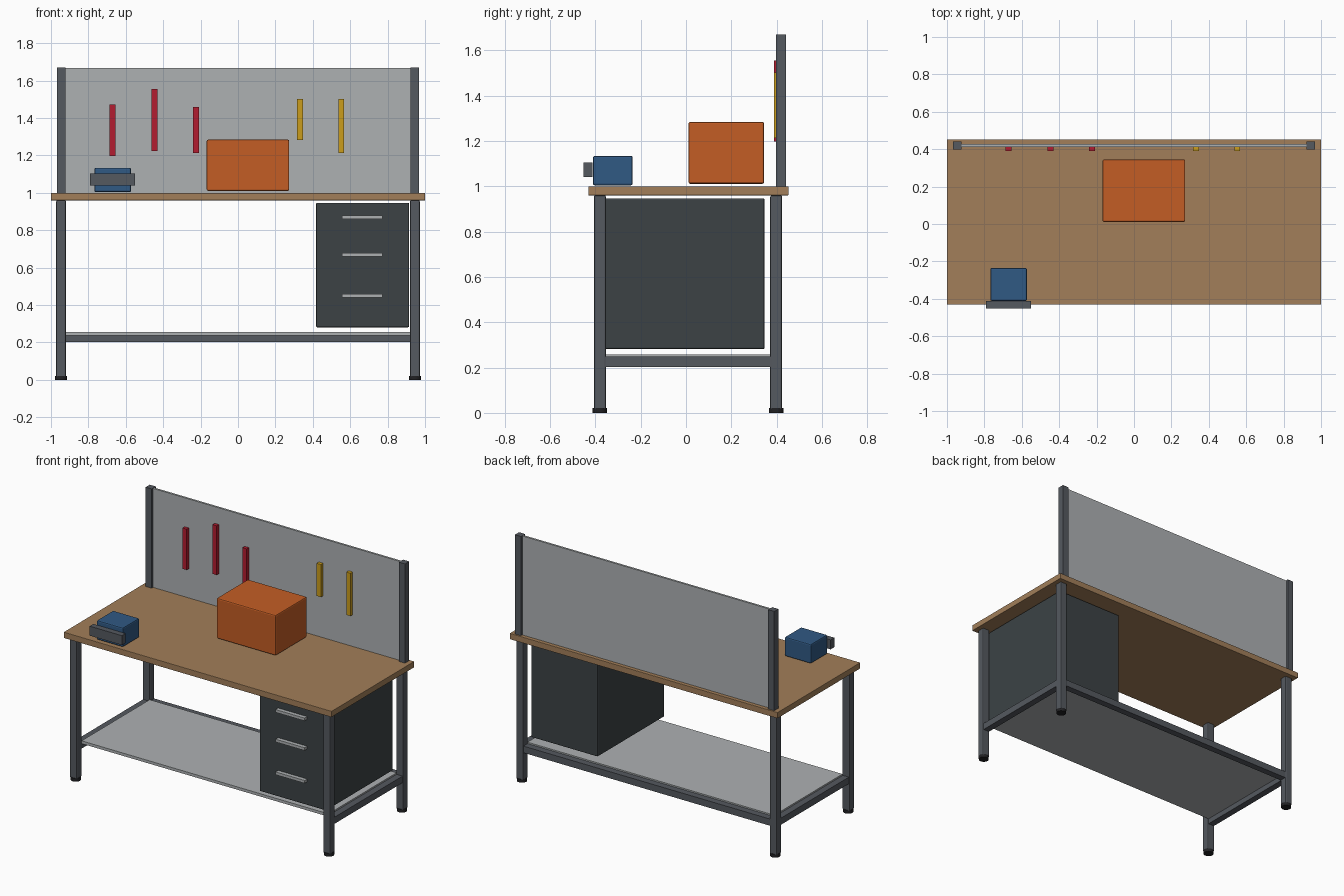
import bpy

if "Cube" in bpy.data.objects:
    bpy.data.objects.remove(bpy.data.objects["Cube"])


def material(name, r, g, b):
    m = bpy.data.materials.new(name)
    m.diffuse_color = (r, g, b, 1)
    m.use_nodes = True
    m.node_tree.nodes["Principled BSDF"].inputs["Base Color"].default_value = m.diffuse_color
    return m


WOOD = material("wood", 0.36, 0.21, 0.10)
STEEL = material("dark_steel", 0.09, 0.10, 0.115)
CHARCOAL = material("charcoal", 0.045, 0.055, 0.06)
LIGHT = material("light_grey", 0.42, 0.44, 0.45)
ORANGE = material("orange", 0.55, 0.11, 0.018)
BLUE = material("blue", 0.03, 0.10, 0.23)
RED = material("red", 0.45, 0.012, 0.03)
YELLOW = material("yellow", 0.60, 0.34, 0.012)
BLACK = material("rubber", 0.015, 0.015, 0.017)


def box(name, x, y, z, mat, bevel=0.0):
    """Box from (min, max) pairs, with an optional rounded edge."""
    pairs = (x, y, z)
    bpy.ops.mesh.primitive_cube_add(size=1, location=[(a + b) / 2 for a, b in pairs])
    ob = bpy.context.object
    ob.name = name
    ob.scale = [b - a for a, b in pairs]
    bpy.ops.object.transform_apply(location=False, rotation=False, scale=True)
    ob.data.materials.append(mat)
    if bevel:
        mod = ob.modifiers.new("bevel", "BEVEL")
        mod.width = bevel
        mod.segments = 2
    return ob


def around(c, width):
    return (c - width / 2, c + width / 2)


LEG_X, FRONT_Y, BACK_Y = 0.946, -0.38, 0.398

# Worktop
box("worktop", (-1, 1), (-0.431, 0.452), (0.96, 1.0), WOOD, 0.002)

# Legs, feet, side rails and panel posts
for side, sx in (("left", -1), ("right", 1)):
    for end, y in (("front", FRONT_Y), ("back", BACK_Y)):
        box(f"{end}_{side}_leg", around(sx * LEG_X, 0.053), around(y, 0.053),
            (0.015, 0.96), STEEL, 0.007)
        bpy.ops.mesh.primitive_cylinder_add(vertices=20, radius=0.032, depth=0.022,
                                            location=(sx * LEG_X, y, 0.011))
        foot = bpy.context.object
        foot.name = f"{end}_{side}_foot"
        foot.data.materials.append(BLACK)
        bpy.ops.object.shade_smooth_by_angle()
    box(f"{side}_rail", around(sx * LEG_X, 0.045), (FRONT_Y, BACK_Y), (0.203, 0.248), STEEL)
    box(f"{side}_panel_post", around(sx * LEG_X, 0.045), (0.398, 0.442), (1.0, 1.67), STEEL)
box("back_rail", (-LEG_X, LEG_X), around(BACK_Y, 0.045), (0.203, 0.248), STEEL)

# Lower shelf and back panel
box("lower_shelf", (-0.922, 0.922), (-0.352, 0.375), (0.238, 0.257), LIGHT)
box("tool_panel", (-0.93, 0.93), (0.413, 0.427), (1.0, 1.668), LIGHT)

# Drawer cabinet with handles
box("drawer_cabinet", (0.417, 0.915), (-0.367, 0.347), (0.281, 0.947), CHARCOAL, 0.007)
for i, z in enumerate((0.87, 0.67, 0.449)):
    box(f"drawer_handle_{i + 1}", (0.556, 0.773), (-0.394, -0.365), around(z, 0.019), LIGHT)

# Hanging tools
tools = ((-0.671, 1.198, 1.473, RED), (-0.447, 1.224, 1.556, RED), (-0.224, 1.214, 1.46, RED),
         (0.331, 1.283, 1.503, YELLOW), (0.552, 1.214, 1.503, YELLOW))
for i, (x, low, high, mat) in enumerate(tools):
    box(f"hanging_tool_{i + 1}", around(x, 0.031), (0.389, 0.413), (low, high), mat)

# Storage box on the worktop
box("storage_box", (-0.168, 0.274), (0.011, 0.345), (1.011, 1.284), ORANGE, 0.008)

# Vise body and jaw
box("vise_body", (-0.768, -0.572), (-0.411, -0.235), (1.004, 1.134), BLUE, 0.008)
box("vise_jaw", (-0.791, -0.551), (-0.452, -0.413), (1.04, 1.104), STEEL)
